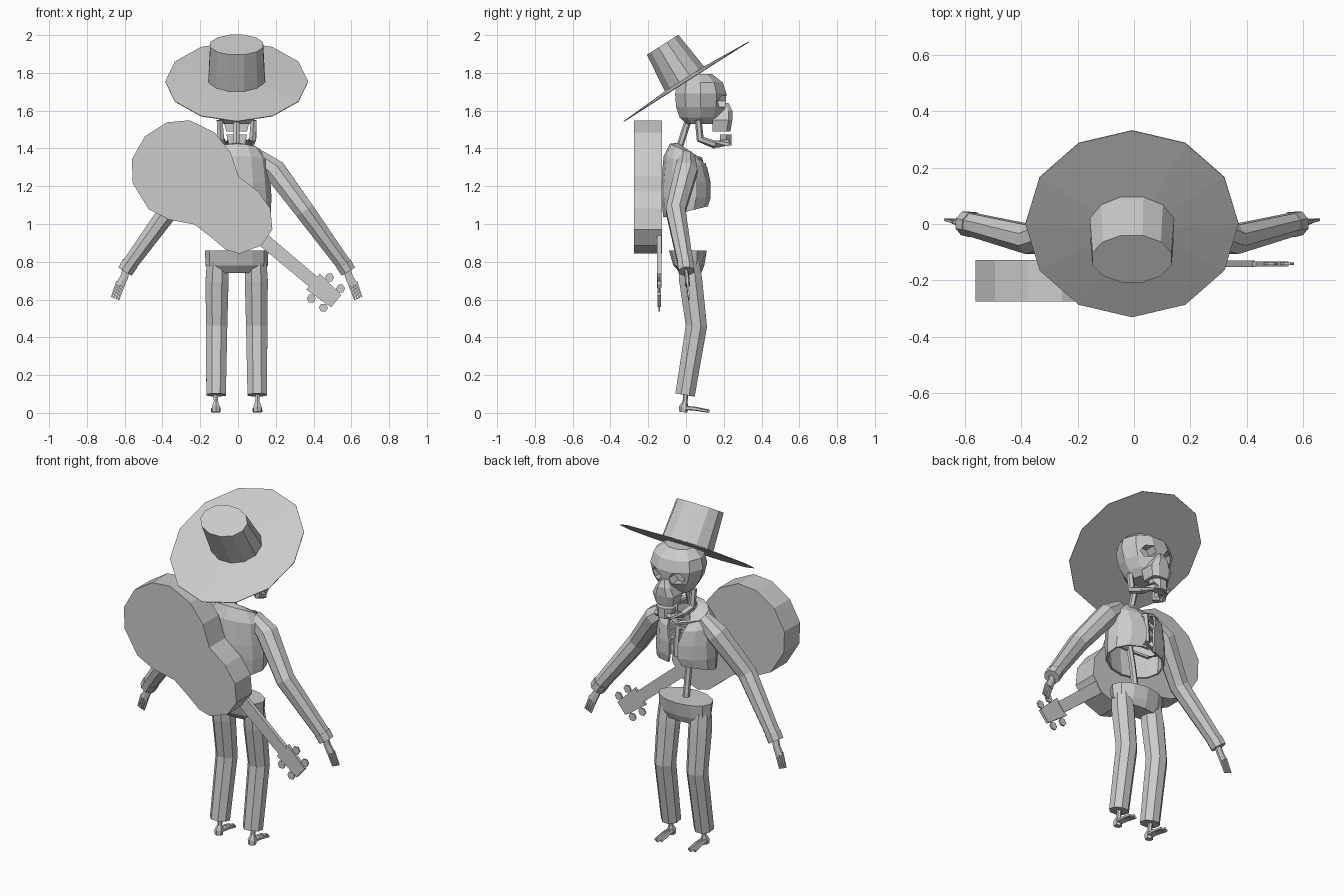
import bpy, bmesh
from math import sin, cos, pi, radians
from mathutils import Matrix, Vector

if "Cube" in bpy.data.objects:
    bpy.data.objects.remove(bpy.data.objects["Cube"])

CX = -0.007  # the figure stands slightly off the guitar's centre
mat = bpy.data.materials.new("plain grey")
mat.use_nodes = True
mat.diffuse_color = (0.6, 0.6, 0.6, 1)
mat.node_tree.nodes["Principled BSDF"].inputs["Base Color"].default_value = (0.6, 0.6, 0.6, 1)


def finish(name, bm, shift=CX):
    bmesh.ops.recalc_face_normals(bm, faces=bm.faces[:])
    bmesh.ops.translate(bm, vec=(shift, 0, 0), verts=bm.verts[:])
    me = bpy.data.meshes.new(name)
    bm.to_mesh(me)
    bm.free()
    me.materials.append(mat)
    ob = bpy.data.objects.new(name, me)
    bpy.context.collection.objects.link(ob)
    return ob


def add_loft(bm, rings, closed=True, caps=True):
    """Skin a list of rings, each a list of points."""
    rows = [[bm.verts.new(p) for p in r] for r in rings]
    n = len(rows[0])
    for a, b in zip(rows, rows[1:]):
        for i in range(n if closed else n - 1):
            j = (i + 1) % n
            bm.faces.new((a[i], a[j], b[j], b[i]))
    if caps:
        bm.faces.new(rows[0])
        bm.faces.new(rows[-1])


def ellipse(z, rx, ry, yc=0, n=10, turn=0.0):
    return [(rx * cos(turn + 2 * pi * i / n), yc + ry * sin(turn + 2 * pi * i / n), z)
            for i in range(n)]


def add_tube(bm, path, radii, n=8, flat=1.0):
    """Tube along a path; flat squashes it along y."""
    pts = [Vector(p) for p in path]
    rings = []
    for i, p in enumerate(pts):
        d = (pts[min(i + 1, len(pts) - 1)] - pts[max(i - 1, 0)]).normalized()
        ref = Vector((0, 1, 0)) if abs(d.y) < 0.8 else Vector((0, 0, 1))
        u = d.cross(ref).normalized()
        v = d.cross(u)
        rings.append([p + radii[i] * (u * cos(a) + v * sin(a) * flat)
                      for a in (2 * pi * (k + 0.5) / n for k in range(n))])
    add_loft(bm, rings)


def add_prism(bm, outline, y0, y1):
    """Extrude an x-z outline along y."""
    add_loft(bm, [[(x, y, z) for x, z in outline] for y in (y0, y1)])


# Hat: thin conical brim and tapered crown, tipped backwards
bm = bmesh.new()
add_loft(bm, [ellipse(-0.004, 0.378, 0.392, n=12, turn=pi / 2),
              ellipse(0.0, 0.378, 0.392, n=12, turn=pi / 2),
              ellipse(0.015, 0.15, 0.13, n=12, turn=pi / 2)])
add_loft(bm, [ellipse(0.01, 0.155, 0.128, n=12, turn=pi / 12),
              ellipse(0.23, 0.145, 0.102, n=12, turn=pi / 12)])
bm.transform(Matrix.Translation((0, 0, 1.755)) @ Matrix.Rotation(radians(32.5), 4, "X"))
finish("hat", bm)

# Skull with cut eye sockets
bm = bmesh.new()
add_loft(bm, [ellipse(1.53, 0.07, 0.075, 0.075), ellipse(1.565, 0.105, 0.115, 0.075),
              ellipse(1.62, 0.14, 0.137, 0.078), ellipse(1.69, 0.16, 0.143, 0.078),
              ellipse(1.75, 0.145, 0.125, 0.075), ellipse(1.795, 0.09, 0.075, 0.065)])
skull = finish("skull", bm)
bm = bmesh.new()
for s in (1, -1):
    add_prism(bm, [(s * 0.066 + 0.04 * cos(k * pi / 3), 1.65 + 0.036 * sin(k * pi / 3))
                   for k in range(6)], 0.15, 0.3)
cutter = finish("eye_socket_cutter", bm)
cutter.hide_render = True
mod = skull.modifiers.new("eye_sockets", "BOOLEAN")
mod.object = cutter
mod.solver = "EXACT"
bpy.context.view_layer.objects.active = skull
bpy.ops.object.modifier_apply(modifier=mod.name)
bpy.data.objects.remove(cutter)

# Upper jaw with nose bridge
bm = bmesh.new()
add_loft(bm, [[(-w, 0.14, z), (-w, y - 0.02, z), (-w / 2, y, z), (w / 2, y, z),
               (w, y - 0.02, z), (w, 0.14, z)]
              for z, w, y in ((1.49, 0.055, 0.235), (1.55, 0.07, 0.245),
                              (1.6, 0.045, 0.245), (1.64, 0.02, 0.225))])
finish("upper_jaw", bm)

# Lower jaw: a horseshoe with a raised chin
bm = bmesh.new()
side = [(0.09, 0.065, 1.55), (0.085, 0.075, 1.45), (0.07, 0.15, 1.42), (0.045, 0.215, 1.43)]
add_tube(bm, side + [(-x, y, z) for x, y, z in reversed(side)],
         [0.018, 0.021, 0.021, 0.021] * 1 + [0.021, 0.021, 0.021, 0.018], n=6)
add_loft(bm, [[(-w, 0.18, z), (-w, 0.215, z), (-0.02, 0.24, z), (0.02, 0.24, z),
               (w, 0.215, z), (w, 0.18, z)] for z, w in ((1.415, 0.04), (1.475, 0.055))])
finish("lower_jaw", bm)

# Spine from pelvis to skull
bm = bmesh.new()
add_tube(bm, [(0, 0.01, 0.84), (0, -0.02, 1.05), (0, -0.06, 1.25), (0, -0.04, 1.39),
              (0, 0.015, 1.56)], [0.02, 0.018, 0.018, 0.018, 0.018], n=6)
finish("spine", bm)

# Ribs, breastbone and collarbones inside the open vest
bm = bmesh.new()
add_tube(bm, [(0, 0.085, 1.32), (0, 0.105, 1.14)], [0.02, 0.016], n=6)
for z in (1.14, 1.2, 1.26, 1.31):
    for s in (1, -1):
        add_tube(bm, [(0, -0.05, z + 0.02), (s * 0.12, -0.03, z + 0.01), (s * 0.12, 0.05, z - 0.01),
                      (0, 0.095, z)], [0.01] * 4, n=4)
for s in (1, -1):
    add_tube(bm, [(0, 0.08, 1.325), (s * 0.06, 0.075, 1.345), (s * 0.14, 0.02, 1.36)],
             [0.012] * 3, n=5)
finish("ribcage", bm)

# Open vest: shell with a gap down the chest
bm = bmesh.new()
rings = []
for z, rx, ry, drop, gap in ((1.4, 0.06, 0.045, 0.03, 45), (1.385, 0.13, 0.085, 0.04, 32),
                             (1.33, 0.17, 0.118, 0.03, 18), (1.22, 0.18, 0.132, 0, 9),
                             (1.14, 0.185, 0.132, 0, 9), (1.065, 0.182, 0.12, -0.03, 14)):
    ring = []
    for i in range(13):
        a = radians(90 + gap + (360 - 2 * gap) * i / 12)
        ring.append((rx * cos(a), ry * sin(a), z - drop * sin(a)))
    rings.append(ring)
add_loft(bm, rings, closed=False, caps=False)
vest = finish("vest", bm)
solid = vest.modifiers.new("thickness", "SOLIDIFY")
solid.thickness = 0.012

# Trousers: seat block, then a leg on each side
bm = bmesh.new()
add_loft(bm, [ellipse(0.74, 0.14, 0.055, 0.025, 12), ellipse(0.78, 0.165, 0.082, 0.015, 12),
              ellipse(0.86, 0.168, 0.1, 0.01, 12)])
finish("trouser_seat", bm)

for s, label in ((1, "left"), (-1, "right")):
    bm = bmesh.new()
    add_tube(bm, [(s * 0.102, 0.015, 0.8), (s * 0.104, 0.025, 0.7), (s * 0.106, 0.055, 0.46),
                  (s * 0.109, -0.005, 0.095)], [0.06, 0.066, 0.061, 0.056])
    finish(label + "_trouser_leg", bm)

    # Foot: ankle, heel and three toe bones
    bm = bmesh.new()
    add_tube(bm, [(s * 0.11, 0.0, 0.12), (s * 0.11, -0.005, 0.06), (s * 0.11, -0.012, 0.03),
                  (s * 0.11, -0.015, 0.004)], [0.014, 0.013, 0.025, 0.022], n=6)
    for k in (-1, 0, 1):
        add_tube(bm, [(s * 0.11 + k * 0.008, -0.02, 0.028), (s * 0.11 + k * 0.014, 0.05, 0.022),
                      (s * 0.11 + k * 0.019, 0.125 - 0.012 * abs(k), 0.009)],
                 [0.012, 0.011, 0.008], n=5)
    finish(label + "_foot", bm)

    # Sleeve with a turned cuff
    bm = bmesh.new()
    add_tube(bm, [(s * 0.11, 0.005, 1.355), (s * 0.2, 0.002, 1.285), (s * 0.36, -0.055, 1.07),
                  (s * 0.575, 0, 0.775)], [0.045, 0.064, 0.056, 0.043])
    add_tube(bm, [(s * 0.565, -0.002, 0.79), (s * 0.59, 0.002, 0.75)], [0.047, 0.045])
    finish(label + "_sleeve", bm)

    # Hand: wrist, palm and four fingers
    bm = bmesh.new()
    add_tube(bm, [(s * 0.585, 0, 0.76), (s * 0.595, 0.005, 0.72), (s * 0.618, 0.008, 0.675)],
             [0.022, 0.024, 0.027], n=6, flat=0.5)
    for k in range(4):
        off = (k - 1.5) * 0.012
        add_tube(bm, [(s * (0.615 + off), 0.008, 0.685 + off * 0.45),
                      (s * (0.644 + off), 0.015, 0.605 + off * 0.4)], [0.008, 0.006], n=4)
    finish(label + "_hand", bm)

# Guitar body slung across the back
outline = [(-0.256, 1.549), (-0.377, 1.538), (-0.493, 1.464), (-0.562, 1.342), (-0.557, 1.215),
           (-0.472, 1.077), (-0.367, 1.024), (-0.23, 0.997), (-0.14, 0.928), (-0.066, 0.865),
           (0.008, 0.843), (0.124, 0.886), (0.182, 0.971), (0.171, 1.082), (0.108, 1.172),
           (0.003, 1.252), (-0.04, 1.379), (-0.124, 1.485)]
bm = bmesh.new()
add_prism(bm, outline, -0.275, -0.127)
finish("guitar_body", bm, 0)

# Guitar neck and headstock, laid out along the neck's direction
start, end = Vector((0.1, 0.945)), Vector((0.52, 0.592))
along = (end - start).normalized()
across = Vector((-along.y, along.x))


def strip(t0, t1, w0, w1):
    a, b = start + along * t0, start + along * t1
    return [a + across * w0, b + across * w1, b - across * w1, a - across * w0]


length = (end - start).length
bm = bmesh.new()
add_prism(bm, strip(0, length - 0.15, 0.036, 0.034), -0.153, -0.13)
finish("guitar_neck", bm, 0)
bm = bmesh.new()
add_prism(bm, strip(length - 0.16, length, 0.055, 0.042), -0.15, -0.133)
finish("headstock", bm, 0)

# Tuning pegs: hexagonal knobs on short stems
bm = bmesh.new()
for x, z in ((0.485, 0.716), (0.543, 0.658), (0.388, 0.605), (0.452, 0.557)):
    add_prism(bm, [(x + 0.024 * cos(k * pi / 3), z + 0.024 * sin(k * pi / 3))
                   for k in range(6)], -0.146, -0.137)
    inward = across * (-0.06 if (Vector((x, z)) - start).dot(across) > 0 else 0.06)
    add_tube(bm, [(x, -0.1415, z), (x + inward.x, -0.1415, z + inward.y)], [0.006] * 2, n=4)
finish("tuning_pegs", bm, 0)
